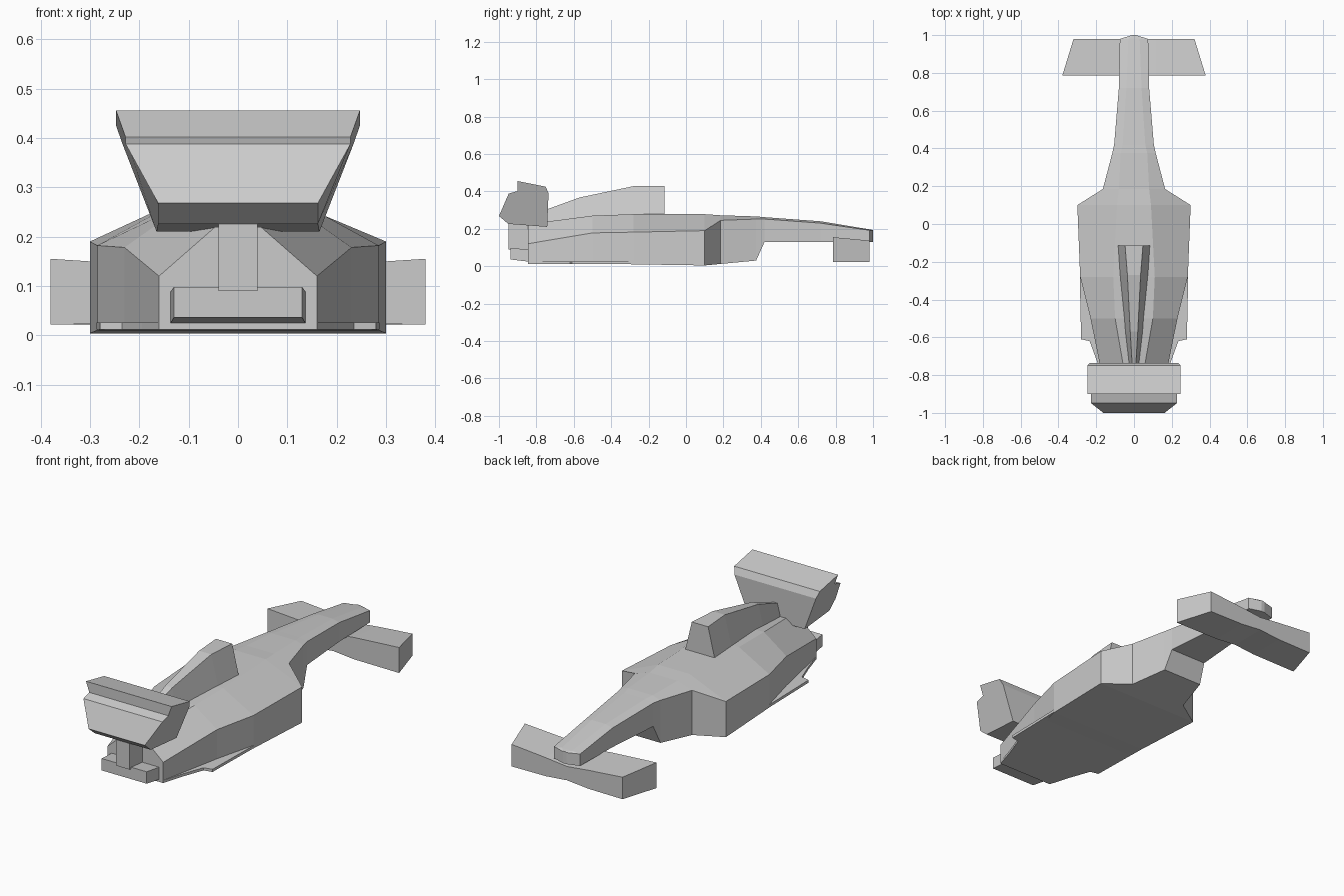
import bpy, bmesh


def loft(name, rings):
    """Skin a list of equal-length closed rings and cap both ends."""
    bm = bmesh.new()
    vs = [[bm.verts.new(p) for p in r] for r in rings]
    for a, b in zip(vs, vs[1:]):
        n = len(a)
        for i in range(n):
            j = (i + 1) % n
            bm.faces.new((a[i], a[j], b[j], b[i]))
    bm.faces.new(vs[0][::-1])
    bm.faces.new(vs[-1])
    bmesh.ops.recalc_face_normals(bm, faces=bm.faces)
    me = bpy.data.meshes.new(name)
    bm.to_mesh(me)
    bm.free()
    ob = bpy.data.objects.new(name, me)
    bpy.context.collection.objects.link(ob)
    return ob


def mirrored_ring(y, half):
    """Half section of (x, z) points, bottom to top, mirrored over x = 0."""
    return [(x, y, z) for x, z in half] + [(-x, y, z) for x, z in reversed(half)]


def box(name, x, y0, y1, z0, z1):
    loft(name, [mirrored_ring(y, [(x, z0), (x, z1)]) for y in (y0, y1)])


# Main hull: bottom edge, shoulder, upper deck edge at each station
stations = [
    (-0.845, (0.16, 0.02), (0.16, 0.12), (0.04, 0.225)),
    (-0.50, (0.23, 0.015), (0.23, 0.178), (0.10, 0.27)),
    (-0.28, (0.285, 0.01), (0.285, 0.182), (0.11, 0.278)),
    (0.10, (0.30, 0.004), (0.30, 0.19), (0.09, 0.278)),
    (0.185, (0.165, 0.012), (0.165, 0.245), (0.08, 0.272)),
    (0.375, (0.115, 0.03), (0.115, 0.252), (0.07, 0.266)),
    (0.42, (0.105, 0.13), (0.105, 0.252), (0.06, 0.262)),
    (0.72, (0.08, 0.13), (0.08, 0.23), (0.04, 0.24)),
    (0.98, (0.075, 0.13), (0.075, 0.192), (0.03, 0.197)),
    (1.0, (0.01, 0.13), (0.01, 0.19), (0.005, 0.193)),
]
loft("body", [mirrored_ring(y, half) for y, *half in stations])

# Flat floor plate under the side pods
floor = [(-0.845, 0.16), (-0.73, 0.195), (-0.62, 0.235), (-0.61, 0.28), (-0.28, 0.287)]
loft("floor", [mirrored_ring(y, [(x, 0.012), (x, 0.026)]) for y, x in floor])

# Tapering engine cover with air intake
cover = [(-0.74, 0.035, 0.20, 0.01, 0.305), (-0.57, 0.055, 0.22, 0.02, 0.367),
         (-0.27, 0.078, 0.26, 0.035, 0.43), (-0.115, 0.086, 0.27, 0.047, 0.43)]
loft("engine_cover", [mirrored_ring(y, [(xb, zb), (xt, zt)]) for y, xb, zb, xt, zt in cover])

# Rear wing: side profile (y, z) with its half width at each point
wing = [(-1.0, 0.268, 0.162), (-0.948, 0.388, 0.228), (-0.90, 0.402, 0.228),
        (-0.90, 0.455, 0.247), (-0.75, 0.425, 0.247), (-0.735, 0.39, 0.235),
        (-0.742, 0.21, 0.165), (-0.95, 0.226, 0.162)]
loft("rear_wing", [[(s * x, y, z) for y, z, x in wing] for s in (-1, 1)])

# Rear wing pillar and rear crash box
box("wing_pillar", 0.04, -0.95, -0.76, 0.09, 0.24)
loft("rear_box", [mirrored_ring(-0.938, [(0.13, 0.036), (0.13, 0.098)]),
                  mirrored_ring(-0.84, [(0.137, 0.024), (0.137, 0.088)])])

# Front wing: swept block that dips beneath the nose
span = [(0.38, 0.32, 0.022, 0.155), (0.12, 0.12, 0.024, 0.138), (0.0, 0.0, 0.035, 0.125)]
half = lambda s, items: [[(s * xr, 0.785, zb), (s * xf, 0.98, zb),
                          (s * xf, 0.98, zt - 0.018), (s * xr, 0.785, zt)]
                         for xr, xf, zb, zt in items]
loft("front_wing", half(-1, span) + half(1, span[-2::-1]))
